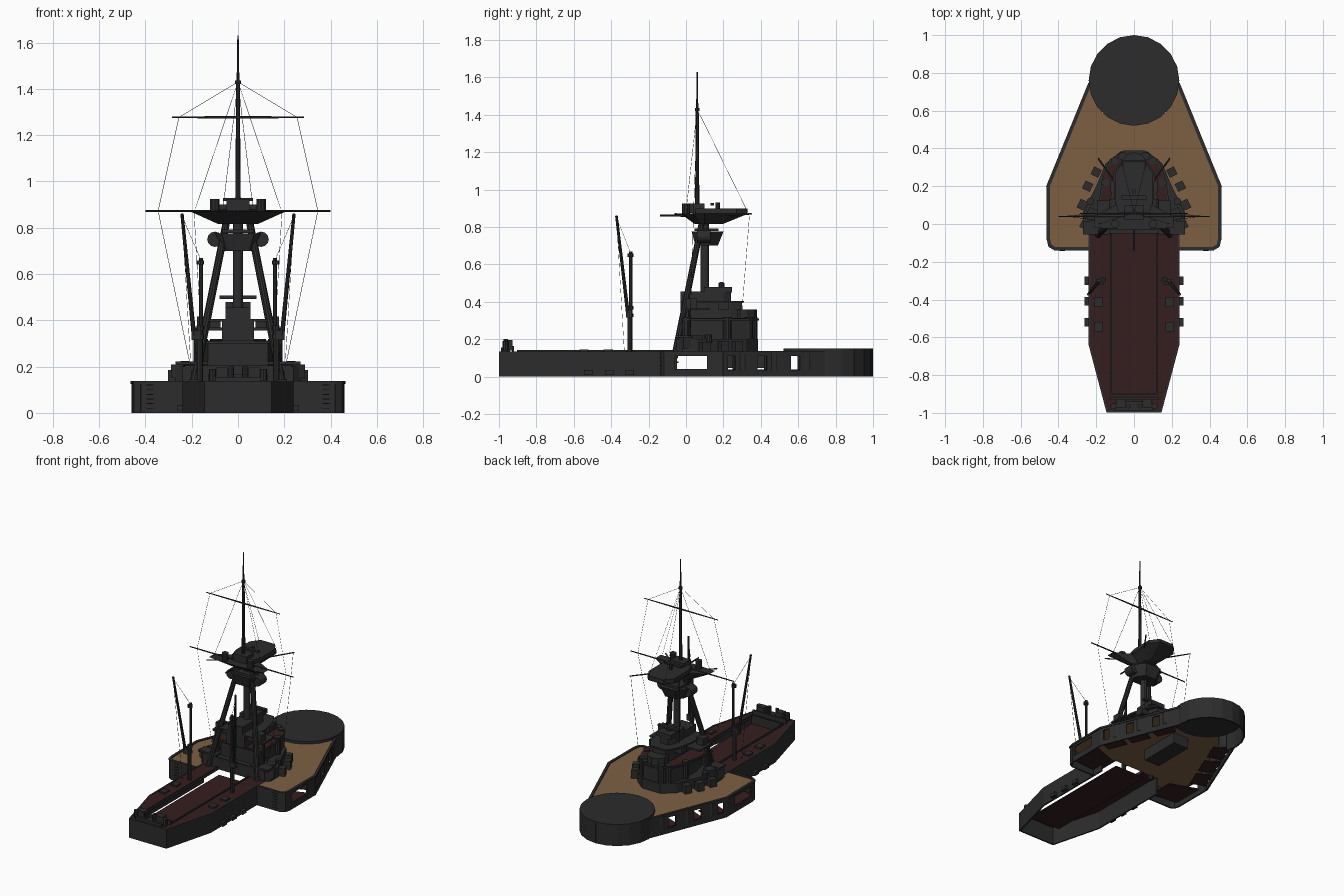
import bpy, bmesh, math
from mathutils import Vector

old = bpy.data.objects.get("Cube")
if old:
    bpy.data.objects.remove(old)


def material(name, rgb):
    m = bpy.data.materials.new(name)
    m.use_nodes = True
    m.diffuse_color = (*rgb, 1)
    m.node_tree.nodes["Principled BSDF"].inputs["Base Color"].default_value = (*rgb, 1)
    return m


GREY = material("dark grey paint", (.025, .025, .025))
TAN = material("wood planking", (.205, .118, .055))
RED = material("dark red linoleum", (.036, .013, .014))


def finish(name, bm, mat):
    bmesh.ops.recalc_face_normals(bm, faces=bm.faces)
    mesh = bpy.data.meshes.new(name)
    bm.to_mesh(mesh)
    bm.free()
    mesh.materials.append(mat)
    ob = bpy.data.objects.new(name, mesh)
    bpy.context.collection.objects.link(ob)
    return ob


def prism(name, pts, z0, z1, mat=GREY, low=1.0, pivot=(0, 0)):
    """Extruded outline; low scales the bottom outline about the pivot."""
    bm = bmesh.new()
    px, py = pivot
    top = [bm.verts.new((x, y, z1)) for x, y in pts]
    bot = [bm.verts.new((px + (x - px) * low, py + (y - py) * low, z0)) for x, y in pts]
    n = len(pts)
    bm.faces.new(top)
    bm.faces.new(bot[::-1])
    for i in range(n):
        j = (i + 1) % n
        bm.faces.new((bot[i], bot[j], top[j], top[i]))
    return finish(name, bm, mat)


def both(half):
    """Complete an outline given for +x only."""
    return half + [(-x, y) for x, y in reversed(half) if x > 0]


def flip(pts, s):
    return [(x * s, y) for x, y in pts]


def ring(x, y, r, n):
    return [(x + r * math.sin(math.tau * i / n), y + r * math.cos(math.tau * i / n)) for i in range(n)]


def box(name, c, size, mat=GREY, turn=0):
    (x, y, z), (w, d, h) = c, size
    co, si = math.cos(turn), math.sin(turn)
    pts = [(x + (a * w * co - b * d * si) / 2, y + (a * w * si + b * d * co) / 2)
           for a, b in ((1, 1), (-1, 1), (-1, -1), (1, -1))]
    return prism(name, pts, z - h / 2, z + h / 2, mat)


def wall(name, pts, z0, z1, thick=.01):
    """Straight plates along a path."""
    for a, b in zip(pts, pts[1:]):
        a, b = Vector(a), Vector(b)
        d, m = b - a, (a + b) / 2
        box(name, (m.x, m.y, (z0 + z1) / 2), (d.length + thick / 2, thick, z1 - z0),
            GREY, math.atan2(d.y, d.x))


def rod(name, p, q, r, r2=None, n=8):
    p, q = Vector(p), Vector(q)
    bm = bmesh.new()
    bmesh.ops.create_cone(bm, cap_ends=True, segments=n, radius1=r,
                          radius2=r if r2 is None else r2, depth=(q - p).length)
    ob = finish(name, bm, GREY)
    ob.rotation_euler = (q - p).to_track_quat('Z', 'Y').to_euler()
    ob.location = (p + q) / 2
    return ob


# Main deck, and forward barbette open towards the hull
prism("main_deck", both([(0, -.05), (.24, -.05), (.24, -.13), (.42, -.13), (.445, -.115),
                         (.455, -.08), (.455, .2), (.235, .74), (.17, .59), (0, .53)]),
      .123, .132, TAN)
prism("barbette_cap", ring(0, .76, .24, 20), .122, .15)
shell = ring(0, .76, .235, 20)
wall("barbette_shell", [shell[i] for i in range(-6, 7)], 0, .15, .01)
box("under_deck_trunk", (0, .33, .085), (.12, .3, .077))

# Aft boat deck
prism("boat_well_floor", both([(.12, -.04), (.12, -.91)]), .073, .08, RED)
prism("stern_deck", both([(.165, -.9), (.142, -.99)]), .125, .133, RED)
wall("stern_transom", [(-.14, -.994), (.14, -.994)], 0, .135)
wall("well_aft_coaming", [(-.12, -.9), (.12, -.9)], .075, .142, .008)
box("stern_winch_bar", (0, -.925, .15), (.26, .012, .03))
box("stern_bollard_bed", (0, -.965, .145), (.2, .05, .02))

slope_a, slope_b = Vector((.455, .2)), Vector((.235, .74))


def slope(t):
    return tuple(slope_a.lerp(slope_b, t))


slope_turn = math.atan2(slope_b.y - slope_a.y, slope_b.x - slope_a.x)

for s in (1, -1):
    side = "left" if s > 0 else "right"
    # Hull plating with gun openings
    edge = [(.24, -.13), (.42, -.13), (.445, -.115), (.453, -.08)]
    wall(side + "_hull_front", flip(edge + [(.453, -.065)], s), 0, .135)
    wall(side + "_hull_mid", flip([(.453, .115), (.453, .2)], s), 0, .135)
    wall(side + "_opening_sill", flip([(.453, -.065), (.453, .115)], s), 0, .04)
    wall(side + "_opening_head", flip([(.453, -.065), (.453, .115)], s), .11, .135)
    wall(side + "_bow_sill", flip([slope(0), slope(1)], s), 0, .035)
    wall(side + "_bow_head", flip([slope(0), slope(1)], s), .11, .135)
    wall(side + "_deck_rim", flip(edge + [slope(0), slope(1)], s), .125, .138, .018)
    for a, b in ((0, .04), (.12, .33), (.43, .66), (.76, 1)):
        wall(side + "_bow_plate", flip([slope(a), slope(b)], s), .03, .115)
    for t in (.17, .48, .81):
        x, y = slope(t)
        prism(side + "_casemate", ring((x - .035) * s, y, .042, 12), .034, .123)
    for t in (.12, .42, .74):
        x, y = slope(t)
        box(side + "_casemate_floor", ((x - .058) * s, y - .025, .034), (.14, .105, .006), RED, slope_turn * s)
    prism(side + "_gun_floor", flip([(.25, -.12), (.45, -.1), (.45, .13), (.25, .06)], s), .036, .042, RED)
    for k in range(6):
        box(side + "_ladder_rung", (.38 * s, -.138, .02 + .02 * k), (.03, .008, .004))

    # Aft hull side, deck strip and fittings
    wall(side + "_aft_hull", flip([(.235, -.05), (.235, -.64), (.141, -.995)], s), 0, .135)
    prism(side + "_boat_deck", flip([(.12, -.05), (.235, -.05), (.235, -.64), (.165, -.9), (.12, -.9)], s),
          .125, .133, RED)
    wall(side + "_well_coaming", flip([(.12, -.05), (.12, -.9)], s), .12, .142, .008)
    for y in (-.41, -.54):
        box(side + "_deck_locker", (.19 * s, y - .005, .138), (.045, .05, .012))
    for y in (-.3, -.41, -.52):
        box(side + "_hull_sponson", (.248 * s, y, .022), (.028, .045, .026))
    box(side + "_stern_winch", (.07 * s, -.95, .168), (.05, .045, .055))
    rod(side + "_stern_bollard", (.03 * s, -.965, .14), (.03 * s, -.965, .2), .012)
    rod(side + "_stern_capstan", (.11 * s, -.965, .14), (.11 * s, -.965, .19), .016)

    # Boat derrick
    rod(side + "_kingpost_base", (.165 * s, -.3, .13), (.165 * s, -.3, .36), .014)
    rod(side + "_kingpost", (.16 * s, -.295, .34), (.16 * s, -.295, .67), .009)
    for z in (.32, .36, .64):
        rod(side + "_kingpost_collar", (.163 * s, -.297, z), (.163 * s, -.297, z + .018), .017)
    rod(side + "_derrick_boom", (.19 * s, -.31, .33), (.242 * s, -.372, .86), .01, .007)
    box(side + "_derrick_heel", (.18 * s, -.305, .335), (.04, .03, .04))
    rod(side + "_derrick_fall", (.242 * s, -.372, .85), (.2 * s, -.33, .14), .001, n=4)
    rod(side + "_derrick_topping_line", (.242 * s, -.372, .85), (.16 * s, -.295, .66), .001, n=4)

    # Deckhouse fittings
    for x, y, z, w in ((.25, 0, .18, .06), (.22, .05, .19, .06), (.245, .2, .16, .045),
                       (.2, .275, .16, .045), (.27, .1, .155, .05)):
        box(side + "_ammunition_locker", (x * s, y, z), (w, w, .06), GREY, .45 * s)
    rod(side + "_deck_gun_mount", (.23 * s, .12, .18), (.23 * s, .12, .225), .02, n=10)
    box(side + "_boat_platform", (.2 * s, -.02, .215), (.14, .07, .012))
    for x, y in ((.17, .0), (.1, .335), (.15, .22), (.06, .36)):
        rod(side + "_bridge_tube", (x * s, y, .2), (x * s, y, .32), .022, n=10)
    box(side + "_bridge_wing", (.13 * s, .06, .362), (.13, .13, .012))
    box(side + "_wing_cab", (.15 * s, .03, .392), (.055, .055, .05))
    rod(side + "_wing_post", (.185 * s, .02, .2), (.185 * s, .02, .36), .008)
    box(side + "_bridge_searchlight_stand", (.1 * s, .2, .38), (.05, .06, .04))

    # Tripod leg, searchlights and spars
    rod(side + "_tripod_leg", (.195 * s, -.062, .1), (.045 * s, .09, .85), .018, .016, 10)
    rod(side + "_searchlight", (.1 * s, .06, .75), (.1 * s, .13, .75), .033, n=12)
    rod(side + "_top_rangefinder", (.1 * s, .0, .87), (.1 * s, .0, .925), .022, n=10)
    rod(side + "_signal_yard", (0, .04, .872), (.4 * s, .04, .872), .006, .004, 6)
    rod(side + "_front_spar", (0, .08, .86), (.19 * s, .35, .87), .006, .004, 6)
    rod(side + "_rear_spar", (0, .1, .86), (.2 * s, -.06, .87), .006, .004, 6)
    rod(side + "_upper_yard", (0, .055, 1.277), (.285 * s, .055, 1.277), .006, .003, 6)

    # Rigging
    lines = [((0, .06, 1.43), (.255, .055, 1.277)), ((.255, .055, 1.277), (.345, .04, .872)),
             ((.345, .04, .872), (.205, .02, .2)), ((0, .06, 1.43), (.185, .0, .88)),
             ((0, .06, 1.43), (.065, .33, .88)), ((.19, .34, .87), (.16, .3, .36))]
    for p, q in lines:
        rod(side + "_rigging_line", (p[0] * s, *p[1:]), (q[0] * s, *q[1:]), .001, n=4)

# Stepped bridge structure
prism("deckhouse", both([(.24, -.05), (.27, -.02), (.27, .06), (.2, .2), (.15, .32), (.07, .385)]), .13, .2)
prism("lower_bridge", both([(.13, .0), (.15, .1), (.15, .25), (.12, .33), (.05, .38)]), .2, .305)
prism("lower_bridge_deck", both([(.19, -.02), (.19, .1), (.165, .25), (.13, .34), (.055, .39)]), .3, .31)
prism("lower_bridge_linoleum", both([(.18, -.01), (.18, .1), (.155, .25), (.12, .33), (.05, .34)]), .309, .313, RED)
prism("middle_bridge", both([(.07, -.03), (.07, .24), (.05, .3)]), .31, .4)
prism("middle_bridge_deck", both([(.13, -.03), (.13, .12), (.1, .25), (.06, .31)]), .395, .405)
prism("upper_bridge", both([(.055, -.03), (.055, .2), (.03, .24)]), .4, .455)
prism("conning_tower", ring(0, .31, .07, 10), .31, .36)
box("upper_bridge_roof", (0, .17, .465), (.11, .15, .03))
box("rangefinder", (0, .19, .5), (.16, .022, .014))
rod("rangefinder_post", (0, .19, .47), (0, .19, .5), .015)
box("aft_bulkhead", (0, -.045, .165), (.46, .012, .08))

# Mast, control top and fighting top
rod("main_mast", (0, .1, .2), (0, .1, .86), .022, n=12)
prism("control_top", both([(.07, .03), (.11, .07), (.11, .13), (.06, .2)]), .7, .775, low=.7, pivot=(0, .1))
box("control_top_roof", (0, .11, .785), (.14, .13, .015))
top_plan = both([(.05, -.03), (.21, -.02), (.21, .04), (.1, .1), (.11, .27), (.06, .335)])
prism("fighting_top", top_plan, .815, .872, low=.4, pivot=(0, .1))
prism("fighting_top_cabin", both([(.08, .05), (.1, .12), (.1, .27), (.055, .33)]), .87, .9)
box("fighting_top_hood", (0, .06, .9), (.1, .08, .05))
box("director_arm", (0, .14, .922), (.13, .02, .012))
rod("director_post", (0, .17, .89), (0, .17, .93), .012)
rod("aft_spar", (0, .06, .86), (0, -.14, .862), .007, .005, 6)
rod("topmast", (0, .06, .86), (0, .06, 1.43), .012, .008)
rod("topmast_cap", (0, .06, 1.42), (0, .06, 1.435), .013)
rod("mast_pole", (0, .06, 1.43), (0, .06, 1.63), .006, .003)
